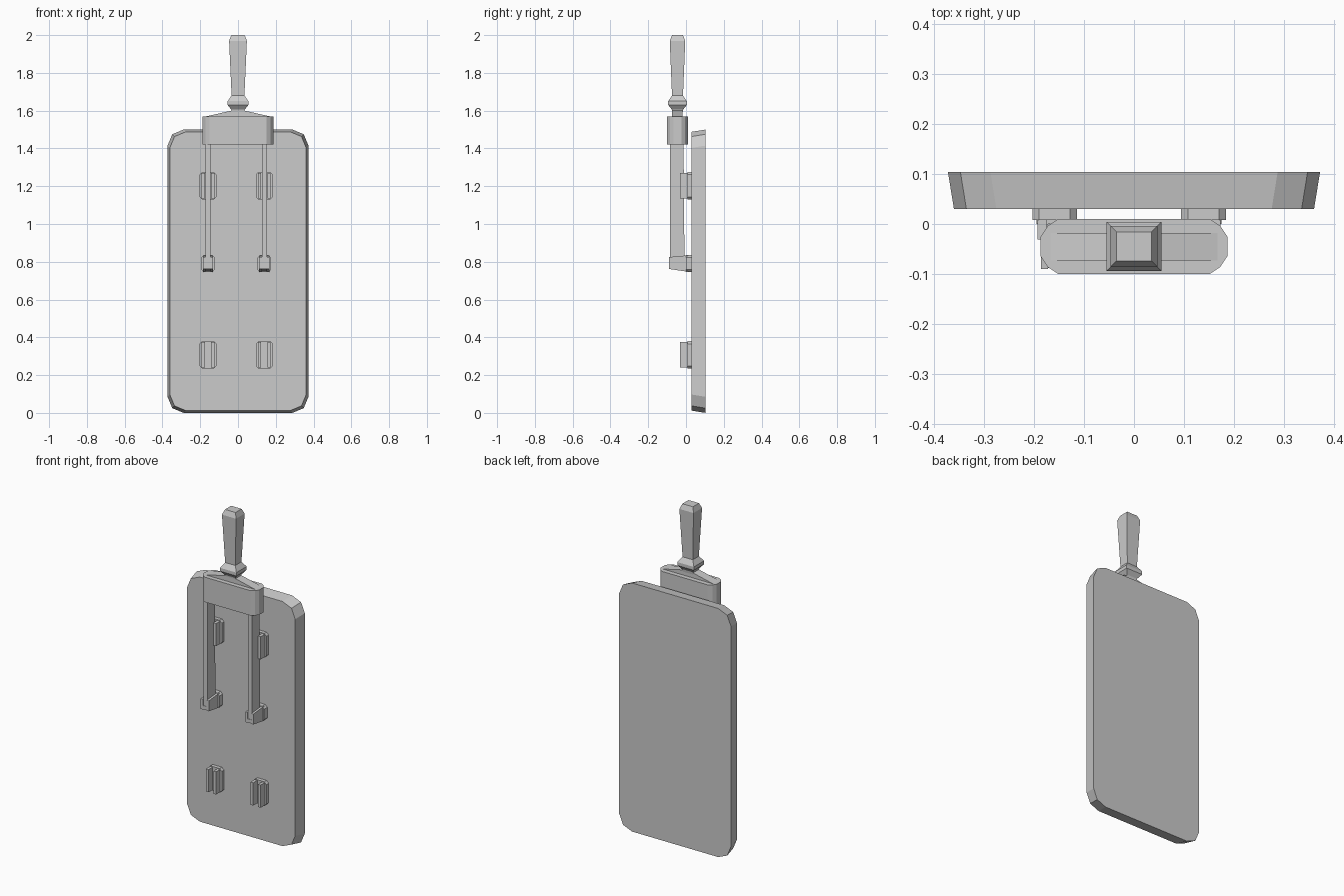
import bpy, bmesh

if "Cube" in bpy.data.objects:
    bpy.data.objects.remove(bpy.data.objects["Cube"])


def loft(name, rings):
    """Skin a stack of matching rings and cap both ends."""
    bm = bmesh.new()
    vs = [[bm.verts.new(p) for p in r] for r in rings]
    n = len(rings[0])
    for a, b in zip(vs, vs[1:]):
        for i in range(n):
            j = (i + 1) % n
            bm.faces.new((a[i], a[j], b[j], b[i]))
    bm.faces.new(vs[0])
    bm.faces.new(vs[-1])
    bmesh.ops.recalc_face_normals(bm, faces=bm.faces)
    me = bpy.data.meshes.new(name)
    bm.to_mesh(me)
    bm.free()
    ob = bpy.data.objects.new(name, me)
    bpy.context.collection.objects.link(ob)
    return ob


def rounded(hx, hy, c, m):
    """Rectangle with corners cut in three facets; c = cut size, m = mid-point inset."""
    q = [(hx, hy - c), (hx - m, hy - m), (hx - c, hy)]
    top = q + [(-x, y) for x, y in reversed(q)]
    return top + [(-x, -y) for x, y in top]


def chamfered(hx, hy, c):
    q = [(hx, hy - c), (hx - c, hy)]
    top = q + [(-x, y) for x, y in reversed(q)]
    return top + [(-x, -y) for x, y in top]


def box(name, x0, x1, y0, y1, z0, z1):
    return loft(name, [[(x0, y0, z), (x1, y0, z), (x1, y1, z), (x0, y1, z)] for z in (z0, z1)])


def side_profile(name, x0, x1, pts):
    return loft(name, [[(x, y, z) for y, z in pts] for x in (x0, x1)])


# Board, slightly smaller on its front face
def board_ring(inset, y):
    return [(x, y, z + 0.75) for x, z in rounded(0.373 - inset, 0.75 - inset, 0.085, 0.025)]


loft("board", [board_ring(0.012, 0.03), board_ring(0, 0.104)])

# Collar with rounded ends
CY = -0.045
loft("collar", [[(x, y + CY, z) for x, y in rounded(0.187, 0.055, 0.035, 0.014)]
                for z in (1.42, 1.57)])

# Sloped shoulder on top of the collar
loft("collar_shoulder", [[(x, y, z) for x, z in
                          ((-0.172, 1.569), (0.172, 1.569), (0.035, 1.6), (-0.035, 1.6))]
                         for y in (-0.073, -0.018)])

# Square handle with a flared guard
sections = [(0.033, 0.027, 1.59), (0.035, 0.029, 1.605), (0.055, 0.049, 1.63),
            (0.055, 0.049, 1.65), (0.034, 0.029, 1.68),
            (0.047, 0.041, 1.97), (0.035, 0.029, 2.0)]
loft("handle", [[(sx * hx, sy * hy + CY, z) for sx, sy in ((-1, -1), (1, -1), (1, 1), (-1, 1))]
                for hx, hy, z in sections])


# Clip: chamfered base plate with two ribs
def plate(name, cx, hw, z0, z1, y0):
    cz, hz = (z0 + z1) / 2, (z1 - z0) / 2
    loft(name, [[(cx + x, y, cz + z) for x, z in chamfered(hw, hz, 0.014)]
                for y in (y0, 0.032)])


for side, cx in (("left", -0.159), ("right", 0.139)):
    for level, z0 in (("lower", 0.235), ("upper", 1.13)):
        plate(f"{level}_{side}_clip_base", cx, 0.045, z0, z0 + 0.145, 0.008)
        for s in (-1, 1):
            a, b = sorted((cx + s * 0.016, cx + s * 0.034))
            box(f"{level}_{side}_clip_rib", a, b, -0.031, 0.012, z0 + 0.004, z0 + 0.141)

    # Prong hanging from the collar
    side_profile(f"{side}_prong", cx - 0.012, cx + 0.014,
                 [(-0.085, 1.43), (-0.085, 0.78), (-0.008, 0.78), (-0.013, 1.43)])

    # Hook cradling the end of the prong
    plate(f"{side}_hook_base", cx, 0.036, 0.745, 0.836, 0.0)
    for s in (-1, 1):
        a, b = sorted((cx + s * 0.013, cx + s * 0.027))
        side_profile(f"{side}_hook_cheek", a, b,
                     [(-0.09, 0.762), (0.01, 0.747), (0.01, 0.834), (-0.09, 0.825)])
    side_profile(f"{side}_hook_floor", cx - 0.014, cx + 0.015,
                 [(-0.088, 0.763), (0.01, 0.749), (0.01, 0.785), (-0.088, 0.785)])
